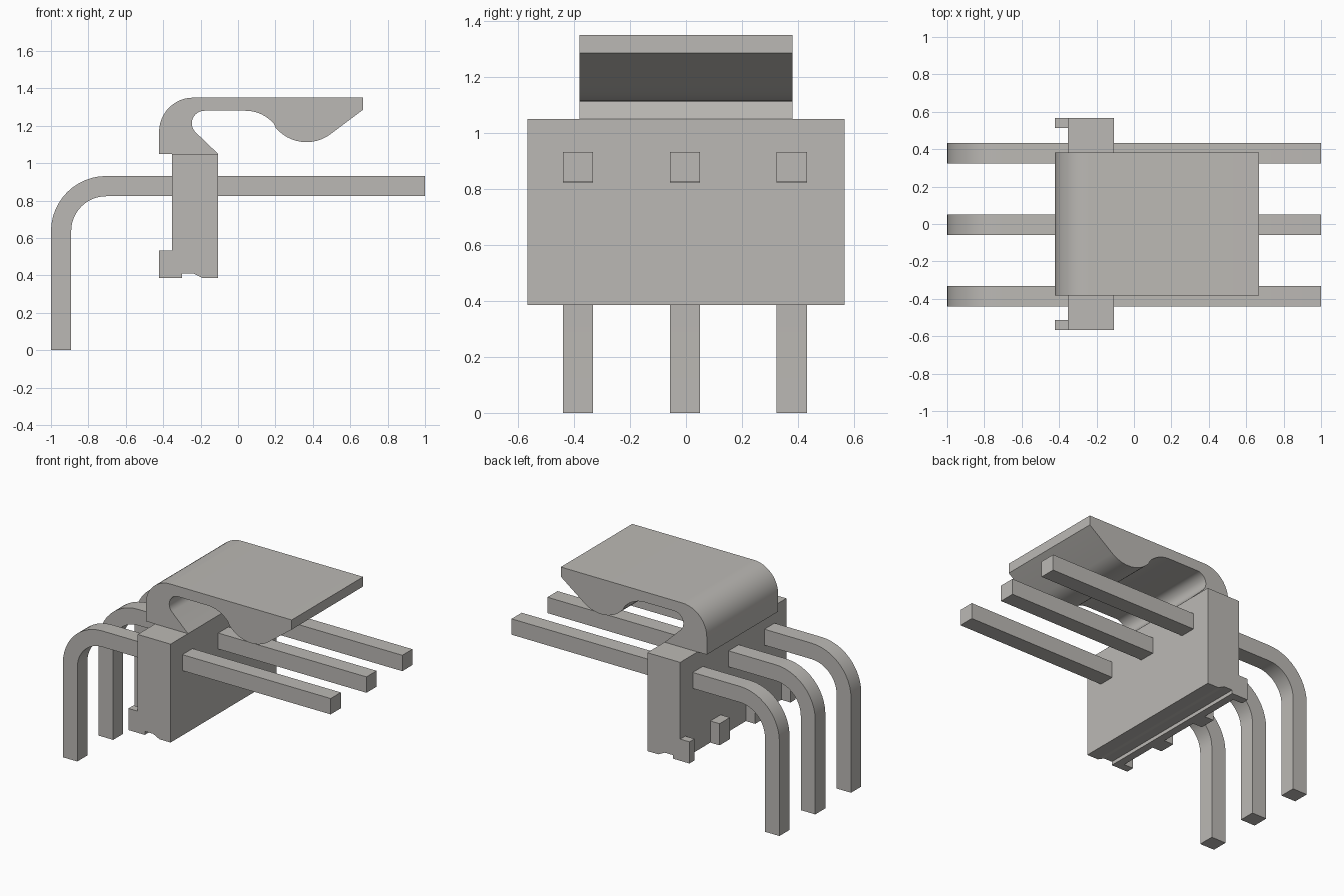
import bpy
import bmesh
from math import cos, sin, radians

cube = bpy.data.objects.get("Cube")
if cube:
    bpy.data.objects.remove(cube, do_unlink=True)

grey = bpy.data.materials.new("warm_grey")
grey.use_nodes = True
colour = (0.50, 0.485, 0.46, 1)
grey.diffuse_color = colour
grey.node_tree.nodes["Principled BSDF"].inputs["Base Color"].default_value = colour


def arc(cx, cz, radius, start, end, steps=12):
    """Points of an arc in the xz plane, angles in degrees."""
    angles = [radians(start + (end - start) * i / steps) for i in range(steps + 1)]
    return [(cx + radius * cos(a), cz + radius * sin(a)) for a in angles]


def prism(name, profile, y_centre, width):
    """Extrude an xz profile along y."""
    bm = bmesh.new()
    verts = [bm.verts.new((x, y_centre - width / 2, z)) for x, z in profile]
    face = bm.faces.new(verts)
    grown = bmesh.ops.extrude_face_region(bm, geom=[face])
    moved = [v for v in grown["geom"] if isinstance(v, bmesh.types.BMVert)]
    bmesh.ops.translate(bm, vec=(0, width, 0), verts=moved)
    bmesh.ops.recalc_face_normals(bm, faces=bm.faces)
    mesh = bpy.data.meshes.new(name)
    bm.to_mesh(mesh)
    bm.free()
    mesh.materials.append(grey)
    obj = bpy.data.objects.new(name, mesh)
    bpy.context.collection.objects.link(obj)
    bpy.ops.object.select_all(action='DESELECT')
    obj.select_set(True)
    bpy.context.view_layer.objects.active = obj
    bpy.ops.object.shade_smooth_by_angle(angle=radians(25))
    return obj


# Housing block with a shallow groove underneath
BACK, FRONT, BASE, TOP = -0.353, -0.107, 0.386, 1.05
prism("housing", [(BACK, BASE), (-0.30, BASE), (-0.30, 0.41), (-0.238, 0.41),
                  (-0.19, BASE), (FRONT, BASE), (FRONT, TOP), (BACK, TOP)], 0, 1.132)

# Standoff feet along the lower back edge
foot = [(-0.422, BASE), (BACK, BASE), (BACK, 0.532), (-0.422, 0.532)]
for side, label in ((1, "left"), (-1, "right")):
    prism("outer_foot_" + label, foot, side * 0.539, 0.054)
    prism("inner_foot_" + label, foot, side * 0.19, 0.11)

# Locking latch: hooked arm with a rounded catch below
latch = [(FRONT, TOP), (-0.422, TOP)]
latch += arc(-0.24, 1.168, 0.182, 180, 90)
latch += [(0.668, 1.35), (0.668, 1.285)]
latch += arc(0.366, 1.326, 0.214, -54.5, -140)
latch += arc(0.04, 1.08, 0.2, 40, 90)
latch += arc(-0.18, 1.213, 0.067, 90, 225)
prism("latch", latch, 0, 0.762)

# Square pins bent down at a right angle
pin = [(1, 0.824), (1, 0.931)]
pin += arc(-0.705, 0.636, 0.295, 90, 180)
pin += [(-1, 0), (-0.892, 0)]
pin += arc(-0.705, 0.636, 0.187, 180, 90)
for i in (-1, 0, 1):
    prism("pin_%d" % (i + 2), pin, i * 0.382 - 0.004, 0.108)
